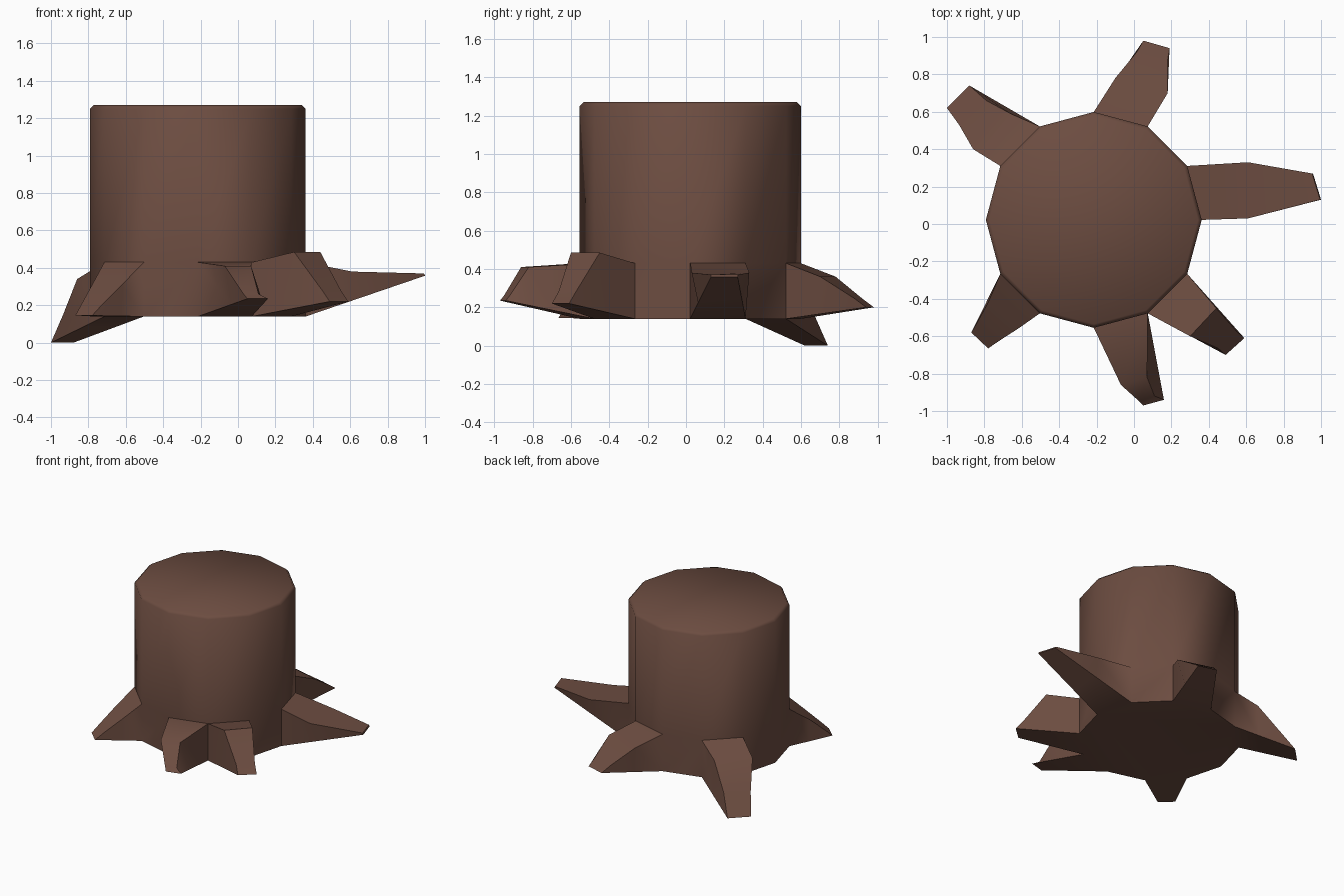
import bpy, bmesh, math
from mathutils import Vector

if "Cube" in bpy.data.objects:
    bpy.data.objects.remove(bpy.data.objects["Cube"])

CX, CY, R, N = -0.215, 0.022, 0.577, 12
Z_BASE, Z_ROOT, Z_TOP = 0.14, 0.43, 1.27

# Roots: trunk side -> (middle ridge pair, z), (tip upper pair, z), (tip lower pair, z)
ROOTS = {
    0: [((.61, .03), (.61, .33), .38), ((.995, .13), (.952, .27), .37), ((1.0, .13), (.957, .27), .358)],
    2: [((.18, .70), (-.10, .78), .36), ((.18, .88), (.015, .92), .245), ((.19, .94), (.05, .98), .20)],
    4: [((-.66, .59), (-.86, .40), .34), ((-.79, .66), (-.935, .53), .15), ((-.88, .74), (-1.0, .62), 0)],
    7: [((-.78, -.42), (-.62, -.56), .31), ((-.84, -.53), (-.73, -.63), .20), ((-.87, -.58), (-.78, -.665), .145)],
    9: [((-.07, -.86), (.07, -.82), .41), ((.03, -.95), (.11, -.92), .26), ((.05, -.97), (.16, -.94), .235)],
    10: [((.30, -.60), (.44, -.45), .485), ((.45, -.665), (.55, -.575), .28), ((.49, -.70), (.59, -.61), .22)],
}

bm = bmesh.new()


def ring(r, z):
    return [bm.verts.new((CX + r * math.cos(math.tau * i / N),
                          CY + r * math.sin(math.tau * i / N), z)) for i in range(N)]


# Trunk: twelve-sided column with a small chamfer at the cut top
rings = [ring(R, Z_BASE), ring(R, Z_ROOT), ring(R, Z_TOP - .02), ring(R - .02, Z_TOP)]
for level, (lo, hi) in enumerate(zip(rings, rings[1:])):
    for i in range(N):
        j = (i + 1) % N
        if level or i not in ROOTS:
            bm.faces.new((lo[i], lo[j], hi[j], hi[i]))
bm.faces.new(rings[0][::-1])
bm.faces.new(rings[-1])

# Roots: drawn out of the open trunk sides through a middle section to a blunt tip
for k, (mid, up, low) in ROOTS.items():
    j = (k + 1) % N
    base = [rings[0][k], rings[0][j], rings[1][j], rings[1][k]]
    tip = [bm.verts.new((*low[0], low[2])), bm.verts.new((*low[1], low[2])),
           bm.verts.new((*up[1], up[2])), bm.verts.new((*up[0], up[2]))]
    middle = []
    for s in (0, 1):
        b, t, m = base[s].co, tip[s].co, Vector((*mid[s], 0))
        axis = Vector((t.x - b.x, t.y - b.y, 0))
        f = (m - Vector((b.x, b.y, 0))).dot(axis) / axis.length_squared
        middle.append(bm.verts.new(b.lerp(t, min(max(f, .2), .85))))
    middle += [bm.verts.new((*mid[1], mid[2])), bm.verts.new((*mid[0], mid[2]))]
    for a, b in ((base, middle), (middle, tip)):
        for s in range(4):
            n = (s + 1) % 4
            bm.faces.new((a[s], a[n], b[n], b[s]))
    bm.faces.new(tip)

bmesh.ops.recalc_face_normals(bm, faces=bm.faces)
mesh = bpy.data.meshes.new("tree_stump")
bm.to_mesh(mesh)
bm.free()
stump = bpy.data.objects.new("tree_stump", mesh)
bpy.context.collection.objects.link(stump)

# Bark colour
bark = bpy.data.materials.new("brown bark")
bark.diffuse_color = (.15, .073, .052, 1)
bark.use_nodes = True
bark.node_tree.nodes["Principled BSDF"].inputs["Base Color"].default_value = bark.diffuse_color
mesh.materials.append(bark)

bpy.context.view_layer.objects.active = stump
stump.select_set(True)
bpy.ops.object.shade_smooth_by_angle(angle=math.radians(50))
